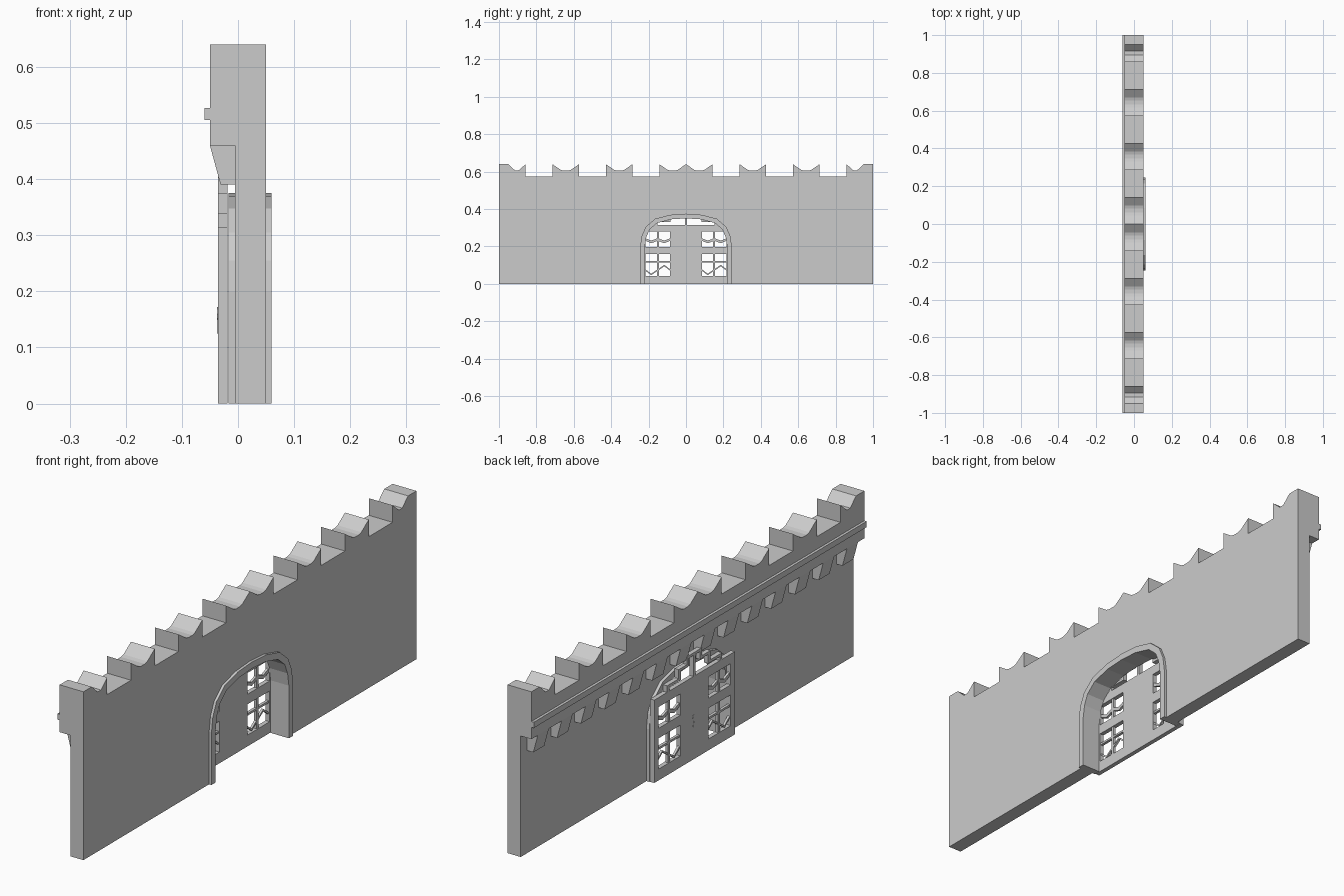
import bpy, bmesh, math

if "Cube" in bpy.data.objects:
    bpy.data.objects.remove(bpy.data.objects["Cube"])


def add_prism(bm, pts, x0, x1):
    """Extrude a (y, z) outline along x."""
    face = bm.faces.new([bm.verts.new((x0, y, z)) for y, z in pts])
    ext = bmesh.ops.extrude_face_region(bm, geom=[face])
    for g in ext["geom"]:
        if isinstance(g, bmesh.types.BMVert):
            g.co.x = x1


def make(name, prisms):
    bm = bmesh.new()
    for pts, x0, x1 in prisms:
        add_prism(bm, pts, x0, x1)
    bmesh.ops.recalc_face_normals(bm, faces=bm.faces)
    me = bpy.data.meshes.new(name)
    bm.to_mesh(me)
    bm.free()
    ob = bpy.data.objects.new(name, me)
    bpy.context.collection.objects.link(ob)
    return ob


def rect(y0, y1, z0, z1):
    return [(y0, z0), (y1, z0), (y1, z1), (y0, z1)]


def mirror(pts):
    return [(-y, z) for y, z in reversed(pts)]


# Arch outlines, from left foot over the crown to right foot
def arch(half):
    return half + mirror(half)[1:]


inner = arch([(-.22, 0), (-.22, .2), (-.212, .25), (-.195, .29),
              (-.155, .325), (-.08, .345), (0, .35)])
outer = arch([(-.245, 0), (-.245, .2), (-.237, .255), (-.215, .305),
              (-.165, .348), (-.085, .369), (0, .375)])

# Lower wall with the arched gateway
SPLIT, BASE, TOP, DIP = .46, .575, .64, .605
make("lower_wall", [([(-1, 0)] + inner + [(1, 0), (1, SPLIT), (-1, SPLIT)], -.005, .05)])

# Overhanging parapet with swallow-tail merlons
S = 1 / 7
half = [(-1, TOP), (-.95, TOP), (-.915, DIP + .002), (-.895, DIP + .002), (-1 + S, TOP), (-1 + S, BASE)]
for i in (2, 4, 6):
    a = -1 + i * S
    if i < 6:
        half += [(a, BASE)]
    else:
        half += [(a, BASE)]
    half += [(a, TOP), (a + .045, DIP + .004), (a + .06, DIP),
             (a + S - .06, DIP), (a + S - .045, DIP + .004), (a + S, TOP)]
    if i < 6:
        half += [(a + S, BASE)]
half[-1] = (0, TOP)
crest = half + mirror(half)[1:]
make("parapet", [([(-1, SPLIT)] + crest + [(1, SPLIT)], -.05, .05)])

# String course
make("string_course", [(rect(-1, 1, .505, .527), -.06, -.05)])

# Corbels under the parapet
profile = [(-.005, .39), (-.005, SPLIT), (-.05, SPLIT), (-.031, .39)]
bm = bmesh.new()
for i in range(14):
    yc = -1 + (i + .5) * S
    f = bm.faces.new([bm.verts.new((x, yc - .033, z)) for x, z in profile])
    ext = bmesh.ops.extrude_face_region(bm, geom=[f])
    for g in ext["geom"]:
        if isinstance(g, bmesh.types.BMVert):
            g.co.y = yc + .033
bmesh.ops.recalc_face_normals(bm, faces=bm.faces)
me = bpy.data.meshes.new("corbels")
bm.to_mesh(me)
bm.free()
bpy.context.collection.objects.link(bpy.data.objects.new("corbels", me))

# Arch trims on both sides of the wall
band = outer + inner[::-1]
make("front_arch_trim", [(band, .05, .06)])
make("rear_arch_trim", [(band, -.017, -.005)])

# Door: centre panel, stiles, rails
X0, X1 = -.036, -.019
W0, W1, WM = .085, .217, .15
door = [(rect(-W0, W0, 0, .315), X0, X1)]
for s in (-1, 1):
    def side(pts, s=s):
        return [(y * s, z) for y, z in pts]
    door.append((side(rect(W1, .242, 0, .315)), X0, X1))
    for z0, z1 in ((0, .043), (.16, .198), (.279, .315)):
        door.append((side(rect(W0, W1, z0, z1)), X0, X1))
make("door_frame", door)

# Window bars: mullions, cross bars and zigzags
bars = []
for s in (-1, 1):
    for z0, z1 in ((.043, .16), (.198, .279)):
        bars.append(([(y * s, z) for y, z in rect(WM - .006, WM + .006, z0, z1)], X0 + .003, X1 - .003))
    bars.append(([(y * s, z) for y, z in rect(W0, W1, .114, .122)], X0 + .003, X1 - .003))
c = (W0 + W1) / 2
for sign in (-1, 1):
    o = sign * c
    for zc, zig, t in ((.237, (0, -.013, 0, .0, -.013, 0), .014),
                       (.074, (0, -.024, .0, .0, .024, 0), .008)):
        ys = [o - .066, o - .035, o - .001, o + .001, o + .035, o + .066]
        low = [(y, zc + d - t / 2) for y, d in zip(ys, zig)]
        high = [(y, zc + d + t / 2) for y, d in zip(ys, zig)]
        bars.append((low + high[::-1], X0 + .004, X1 - .004))
make("window_bars", bars)

# Stepped fanlight frame above the door
tiers = [(.165, .34), (.095, .375), (.045, .405)]
fan = [(rect(-.006, .006, .315, .395), X0, X1)]
z_prev = .315
for i, (w, z) in enumerate(tiers):
    nxt = tiers[i + 1][0] if i < 2 else 0
    for s in (-1, 1):
        fan.append(([(y * s, q) for y, q in rect(w - .013, w, z_prev, z)], X0, X1))
        fan.append(([(y * s, q) for y, q in rect(max(nxt - .013, 0), w - .013, z - .01, z)], X0, X1))
    z_prev = z
make("fanlight_frame", fan)

# Keyhole plate on the door
ring = [(.012 * math.cos(a * math.pi / 4), .16 + .012 * math.sin(a * math.pi / 4)) for a in range(8)]
make("keyhole", [(ring, X0 - .001, X0),
                 ([(-.009, .125), (.009, .125), (.004, .15), (-.004, .15)], X0 - .001, X0)])
